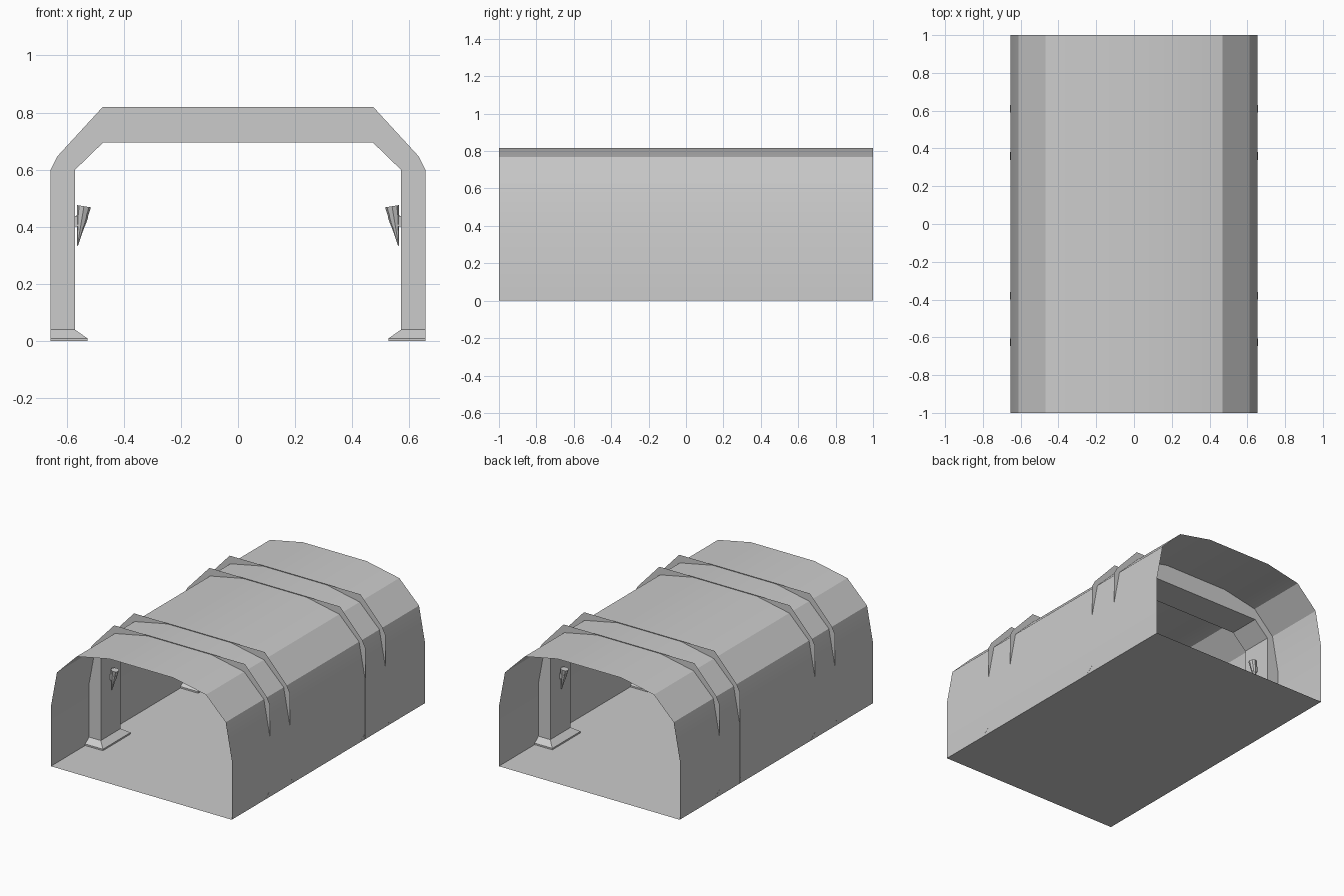
import bpy, bmesh
from mathutils import Vector, Matrix

if "Cube" in bpy.data.objects:
    bpy.data.objects.remove(bpy.data.objects["Cube"])


def make_object(name, bm):
    mesh = bpy.data.meshes.new(name)
    bm.to_mesh(mesh)
    bm.free()
    obj = bpy.data.objects.new(name, mesh)
    bpy.context.collection.objects.link(obj)
    return obj


def smooth(obj):
    bpy.ops.object.select_all(action='DESELECT')
    obj.select_set(True)
    bpy.context.view_layer.objects.active = obj
    bpy.ops.object.shade_smooth_by_angle(angle=0.52)


def mirrored(half):
    # right-hand half profile, bottom to top, completed on the left
    return half + [(-x, z) for x, z in reversed(half)]


def row(bm, points, y):
    return [bm.verts.new((x, y, z)) for x, z in points]


def bridge(bm, a, b, closed=False):
    n = len(a)
    for i in range(n if closed else n - 1):
        j = (i + 1) % n
        bm.faces.new((a[i], a[j], b[j], b[i]))


# Thin open-ended tunnel: floor, walls and chamfered roof
SHELL = mirrored([(0.655, 0), (0.655, 0.39), (0.611, 0.626), (0.468, 0.768), (0.23, 0.816)])
bm = bmesh.new()
bridge(bm, row(bm, SHELL, -1), row(bm, SHELL, 1), closed=True)
bmesh.ops.reverse_faces(bm, faces=bm.faces)
bmesh.ops.recalc_face_normals(bm, faces=bm.faces)
smooth(make_object("tunnel_shell", bm))

# Support arches: two side faces and an inner lining, open on the hidden outside
OUTER = mirrored([(0.656, 0), (0.656, 0.6), (0.632, 0.647), (0.473, 0.82)])
INNER = mirrored([(0.57, 0), (0.57, 0.6), (0.57, 0.6), (0.472, 0.695)])


def arch(name, y0, y1):
    bm = bmesh.new()
    o0, i0 = row(bm, OUTER, y0), row(bm, INNER, y0)
    o1, i1 = row(bm, OUTER, y1), row(bm, INNER, y1)
    bridge(bm, o0, i0)
    bridge(bm, i0, i1)
    bridge(bm, i1, o1)
    bmesh.ops.remove_doubles(bm, verts=bm.verts, dist=0.0001)
    bmesh.ops.recalc_face_normals(bm, faces=bm.faces)
    # inner lining must face into the tunnel
    probe = max(bm.faces, key=lambda f: f.calc_center_median().z if abs(f.normal.z) > 0.9 else -1)
    if probe.normal.z > 0:
        bmesh.ops.reverse_faces(bm, faces=bm.faces)
    make_object(name, bm)


# Flared column foot on the right (side=1) or left (side=-1)
def foot(name, side, y0, y1):
    bm = bmesh.new()
    rings = []
    for x, z, d in ((0.527, 0, 0.04), (0.527, 0.01, 0.04), (0.57, 0.04, 0)):
        rings.append([bm.verts.new((side * px, py, z)) for px, py in
                      ((0.656, y0 - d), (x, y0 - d), (x, y1 + d), (0.656, y1 + d))])
    bridge(bm, rings[0], rings[1])
    bridge(bm, rings[1], rings[2])
    bmesh.ops.recalc_face_normals(bm, faces=bm.faces)
    probe = max(bm.faces, key=lambda f: abs(f.normal.x))
    if probe.normal.x * side > 0:
        bmesh.ops.reverse_faces(bm, faces=bm.faces)
    make_object(name, bm)


# Tilted wall torch: conical body, holding band and wall bracket
def torch(name, side, y):
    tip, top = Vector((0.562 * side, y, 0.334)), Vector((0.539 * side, y, 0.472))
    axis = top - tip
    turn = axis.to_track_quat('Z', 'Y').to_matrix().to_4x4()
    bm = bmesh.new()
    bmesh.ops.create_cone(bm, cap_ends=True, segments=8, radius1=0.002, radius2=0.025,
                          depth=axis.length, matrix=Matrix.Translation((tip + top) / 2) @ turn)
    bmesh.ops.create_cone(bm, cap_ends=True, segments=8, radius1=0.015, radius2=0.021,
                          depth=0.036, matrix=Matrix.Translation(tip + axis * 0.63) @ turn)
    bmesh.ops.create_cube(bm, size=1, matrix=Matrix.Translation((0.56 * side, y, 0.42))
                          @ Matrix.Diagonal((0.022, 0.02, 0.036, 1)))
    make_object(name, bm)


for label, y0, y1 in (("front", -0.605, -0.40), ("back", 0.38, 0.59)):
    arch(label + "_arch", y0, y1)
    for hand, side in (("left", -1), ("right", 1)):
        foot(f"{label}_{hand}_foot", side, y0, y1)
        torch(f"{label}_{hand}_torch", side, (y0 + y1) / 2)
